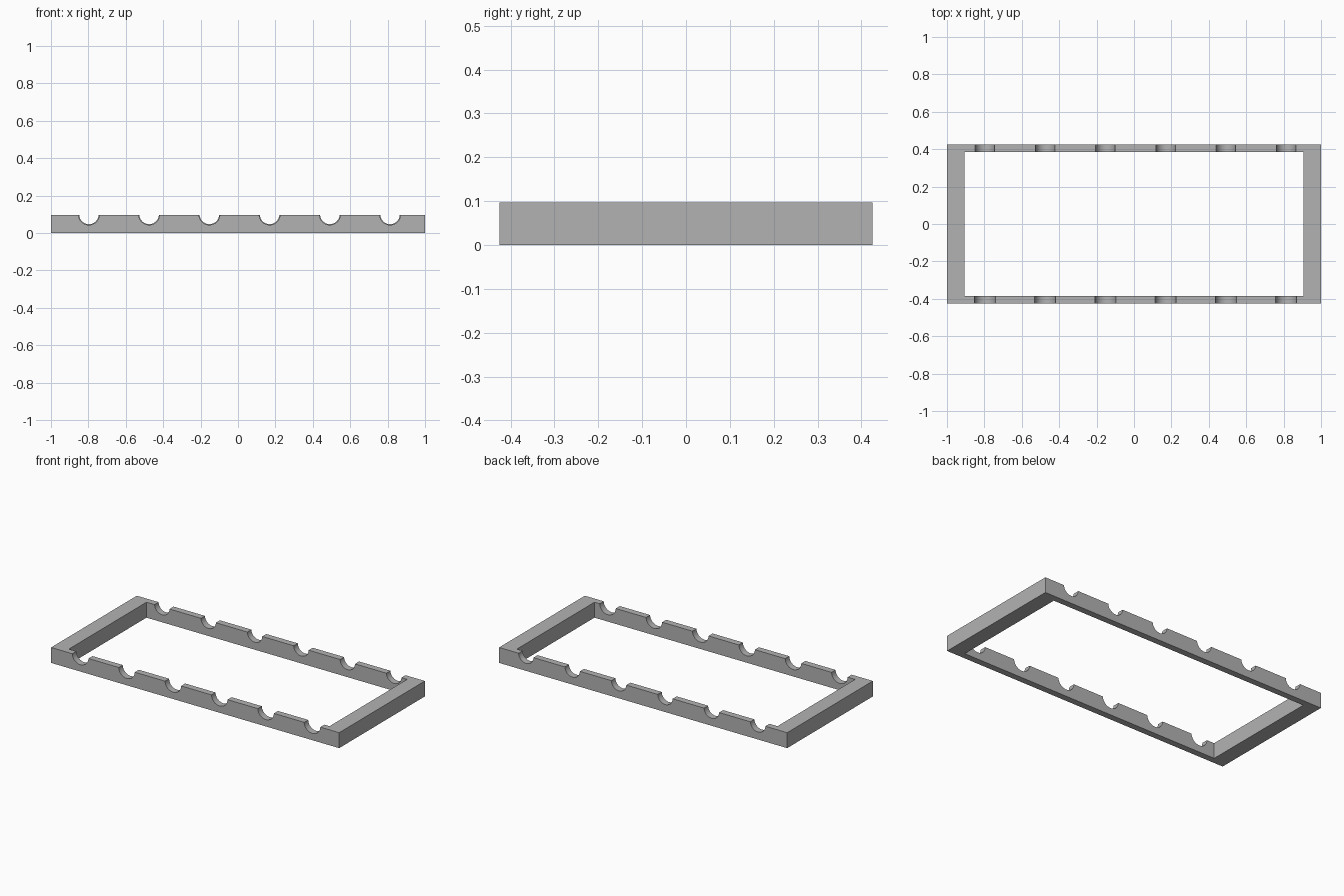
import bpy, math
from mathutils import Matrix

cube = bpy.data.objects.get("Cube")
if cube:
    bpy.data.objects.remove(cube, do_unlink=True)

LENGTH, WIDTH, HEIGHT = 2.0, 0.85, 0.097
END_WIDTH, RAIL_WIDTH = 0.095, 0.04
FIRST, SPACING, COUNT = -0.797, 0.322, 6

grey = bpy.data.materials.new("plain grey")
grey.use_nodes = True
colour = (0.45, 0.45, 0.45, 1)
grey.diffuse_color = colour
grey.node_tree.nodes["Principled BSDF"].inputs["Base Color"].default_value = colour


def box(name, size, z):
    bpy.ops.mesh.primitive_cube_add(size=1, location=(0, 0, z))
    obj = bpy.context.object
    obj.name = name
    obj.data.transform(Matrix.Diagonal((*size, 1)))
    obj.data.materials.append(grey)
    return obj


def cut(target, cutter):
    mod = target.modifiers.new(cutter.name, 'BOOLEAN')
    mod.operation = 'DIFFERENCE'
    mod.solver = 'EXACT'
    mod.object = cutter
    bpy.context.view_layer.objects.active = target
    bpy.ops.object.modifier_apply(modifier=mod.name)
    bpy.data.objects.remove(cutter, do_unlink=True)


# Rectangular frame with an open middle
frame = box("frame", (LENGTH, WIDTH, HEIGHT), HEIGHT / 2)
cut(frame, box("opening", (LENGTH - 2 * END_WIDTH, WIDTH - 2 * RAIL_WIDTH, 1), 0))

# Round notches along the front and back rails
for side, radius in ((-1, 0.056), (1, 0.052)):
    for i in range(COUNT):
        bpy.ops.mesh.primitive_cylinder_add(
            vertices=48, radius=radius, depth=0.2,
            location=(FIRST + i * SPACING, side * WIDTH / 2, HEIGHT + 0.002),
            rotation=(math.pi / 2, 0, 0))
        notch = bpy.context.object
        notch.name = "notch"
        notch.data.materials.append(grey)
        cut(frame, notch)

# Soft notch walls, crisp edges
bpy.ops.object.select_all(action='DESELECT')
frame.select_set(True)
bpy.context.view_layer.objects.active = frame
bpy.ops.object.shade_smooth_by_angle(angle=math.radians(30))
